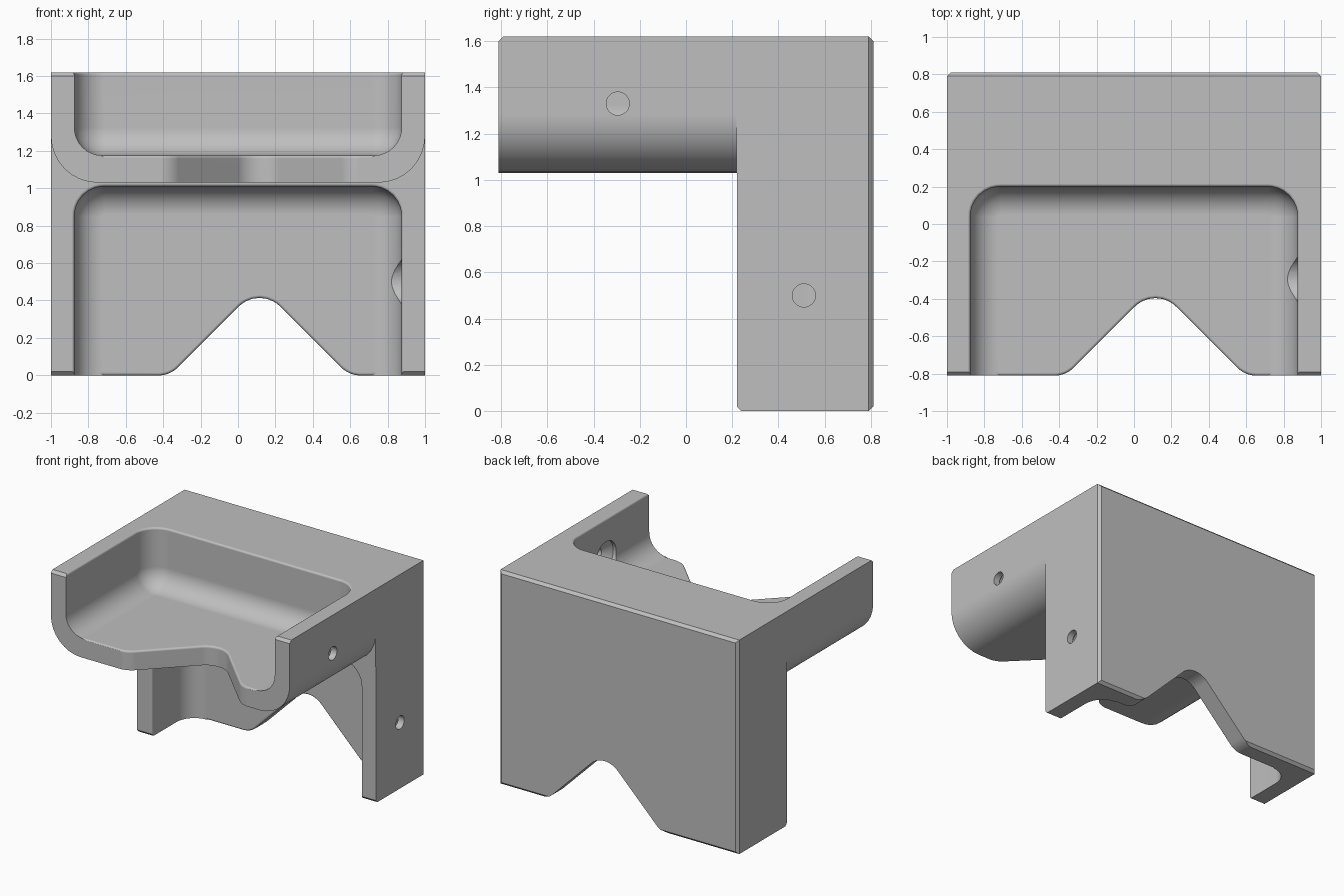
import bpy
import bmesh
from math import sin, cos, pi
from mathutils import Vector

cube = bpy.data.objects.get("Cube")
if cube:
    bpy.data.objects.remove(cube, do_unlink=True)

BACK, UNDER, TOP, LEG_FRONT = 0.81, 1.03, 1.62, 0.22
FLOOR, RIM = 0.145, 0.59       # panel thickness and full depth of each tray
FILLET, EDGE = 0.15, 0.015     # inner fillet and small rounded rims
STEPS = 8
QUARTER = [i / STEPS * pi / 2 for i in range(STEPS + 1)]


# The two trays are the same shape: u across, v from the open end, w from the outer face
def shelf(u, v, w):
    return (u, v - BACK, UNDER + w)


def leg(u, v, w):
    return (u, BACK - w, v)


def new_object(name, bm):
    bmesh.ops.recalc_face_normals(bm, faces=bm.faces)
    mesh = bpy.data.meshes.new(name)
    bm.to_mesh(mesh)
    bm.free()
    ob = bpy.data.objects.new(name, mesh)
    bpy.context.collection.objects.link(ob)
    return ob


def loft(name, rings):
    """Skin a stack of equal rings and cap both ends."""
    bm = bmesh.new()
    loops = [[bm.verts.new(p) for p in ring] for ring in rings]
    n = len(loops[0])
    for a, b in zip(loops, loops[1:]):
        for i in range(n):
            j = (i + 1) % n
            bm.faces.new((a[i], a[j], b[j], b[i]))
    bm.faces.new(loops[0][::-1])
    bm.faces.new(loops[-1])
    return new_object(name, bm)


def outline(corners, d):
    """Counter-clockwise polygon with rounded corners, grown outward by d."""
    pts = []
    for i, (x, y, r) in enumerate(corners):
        p = Vector((x, y))
        a = p - Vector(corners[i - 1][:2])
        b = Vector(corners[(i + 1) % len(corners)][:2]) - p
        na = Vector((a.y, -a.x)).normalized()
        nb = Vector((b.y, -b.x)).normalized()
        miter = (na + nb) / (1 + na.dot(nb))
        if r == 0:
            pts.append(p + miter * d)
            continue
        s = 1 if a.x * b.y - a.y * b.x > 0 else -1
        centre = p - miter * (s * r)
        for k in range(STEPS + 1):
            n = na.lerp(nb, k / STEPS).normalized()
            pts.append(centre + n * (s * r + d))
    return pts


def outline_loft(name, corners, layers, place):
    return loft(name, [[place(p.x, p.y, w) for p in outline(corners, d)]
                       for d, w in layers])


# Body: L-shaped prism with chamfered back and ends
profile = [(-BACK, UNDER), (LEG_FRONT, UNDER), (LEG_FRONT, 0),
           (BACK, 0), (BACK, TOP), (-BACK, TOP)]
body = loft("corner_bracket", [[(x, y, z) for y, z in profile] for x in (-1, 1)])
bm = bmesh.new()
bm.from_mesh(body.data)


def chamfered(co):
    back = co.y > 0.8
    shelf_tip = co.y < -0.8 and co.z > 1.6
    leg_tip = 0.2 < co.y < 0.3 and co.z < 0.01
    return back, shelf_tip, leg_tip


edges = [e for e in bm.edges
         if any(p and q for p, q in zip(*(chamfered(v.co) for v in e.verts)))]
bmesh.ops.bevel(bm, geom=edges, offset=0.02, segments=1, profile=0.5, affect='EDGES')
bmesh.ops.recalc_face_normals(bm, faces=bm.faces)
bm.to_mesh(body.data)
bm.free()

cutters = []

# Rounded lower side edges of the shelf
ROUND = 0.25
for s in (-1, 1):
    arc = [(1 - ROUND + ROUND * cos(t), UNDER + ROUND - ROUND * sin(t)) for t in QUARTER]
    section = arc + [(1 - ROUND, 0.95), (1.1, 0.95), (1.1, UNDER + ROUND)]
    cutters.append(loft("side_round_cutter", [[(s * x, y, z) for x, z in section]
                                              for y in (-1, LEG_FRONT - 0.001)]))

# Tray hollow: filleted floor, straight walls, rounded rim
HALF, END = 0.875, 1.01
hollow = [(-HALF, -0.3, 0), (HALF, -0.3, 0), (HALF, END, 0.16), (-HALF, END, 0.16)]
hollow_layers = [(FILLET * (sin(t) - 1), FLOOR + FILLET * (1 - cos(t))) for t in QUARTER]
hollow_layers += [(EDGE * (1 - cos(t)), RIM - EDGE + EDGE * sin(t)) for t in QUARTER[::2]]
hollow_layers.append((EDGE, 0.7))

# Notch: a rounded V through the panel, with a rounded inner edge
notch = [(-0.72, -0.2, 0), (0.72, -0.2, 0), (0.72, 0, 0), (0.595, 0, 0.15),
         (0.115, 0.48, 0.157), (-0.365, 0, 0.15), (-0.72, 0, 0)]
notch_layers = [(-0.001, -0.1)]
notch_layers += [(EDGE * (1 - cos(t)) - 0.001, FLOOR - EDGE + EDGE * sin(t))
                 for t in QUARTER[::2]]
notch_layers.append((EDGE, FLOOR + 0.004))

# Screw hole: countersunk from inside the left wall
hole = [(0.78, 0.12), (0.9, 0.12), (0.95, 0.05), (1.1, 0.05)]
SIDES = 32

for place, v0 in ((shelf, 0.515), (leg, 0.5)):
    cutters.append(outline_loft("hollow_cutter", hollow, hollow_layers, place))
    cutters.append(outline_loft("notch_cutter", notch, notch_layers, place))
    rings = [[place(x, v0 + r * cos(2 * pi * i / SIDES), 0.3 + r * sin(2 * pi * i / SIDES))
              for i in range(SIDES)] for x, r in hole]
    cutters.append(loft("screw_hole_cutter", rings))

# Cut everything out of the body
bpy.ops.object.select_all(action='DESELECT')
bpy.context.view_layer.objects.active = body
body.select_set(True)
for cutter in cutters:
    cutter.hide_render = True
    mod = body.modifiers.new("cut", 'BOOLEAN')
    mod.operation = 'DIFFERENCE'
    mod.solver = 'EXACT'
    mod.object = cutter
    bpy.ops.object.modifier_apply(modifier=mod.name)
    bpy.data.objects.remove(cutter, do_unlink=True)

# Smooth fillets, crisp edges
bpy.ops.object.shade_smooth_by_angle(angle=pi / 6)
normals = body.modifiers.new("flat_panels", 'WEIGHTED_NORMAL')
normals.keep_sharp = True

grey = bpy.data.materials.new("plain_grey")
grey.use_nodes = True
colour = (0.52, 0.52, 0.52, 1)
grey.diffuse_color = colour
grey.node_tree.nodes["Principled BSDF"].inputs["Base Color"].default_value = colour
body.data.materials.clear()
body.data.materials.append(grey)
